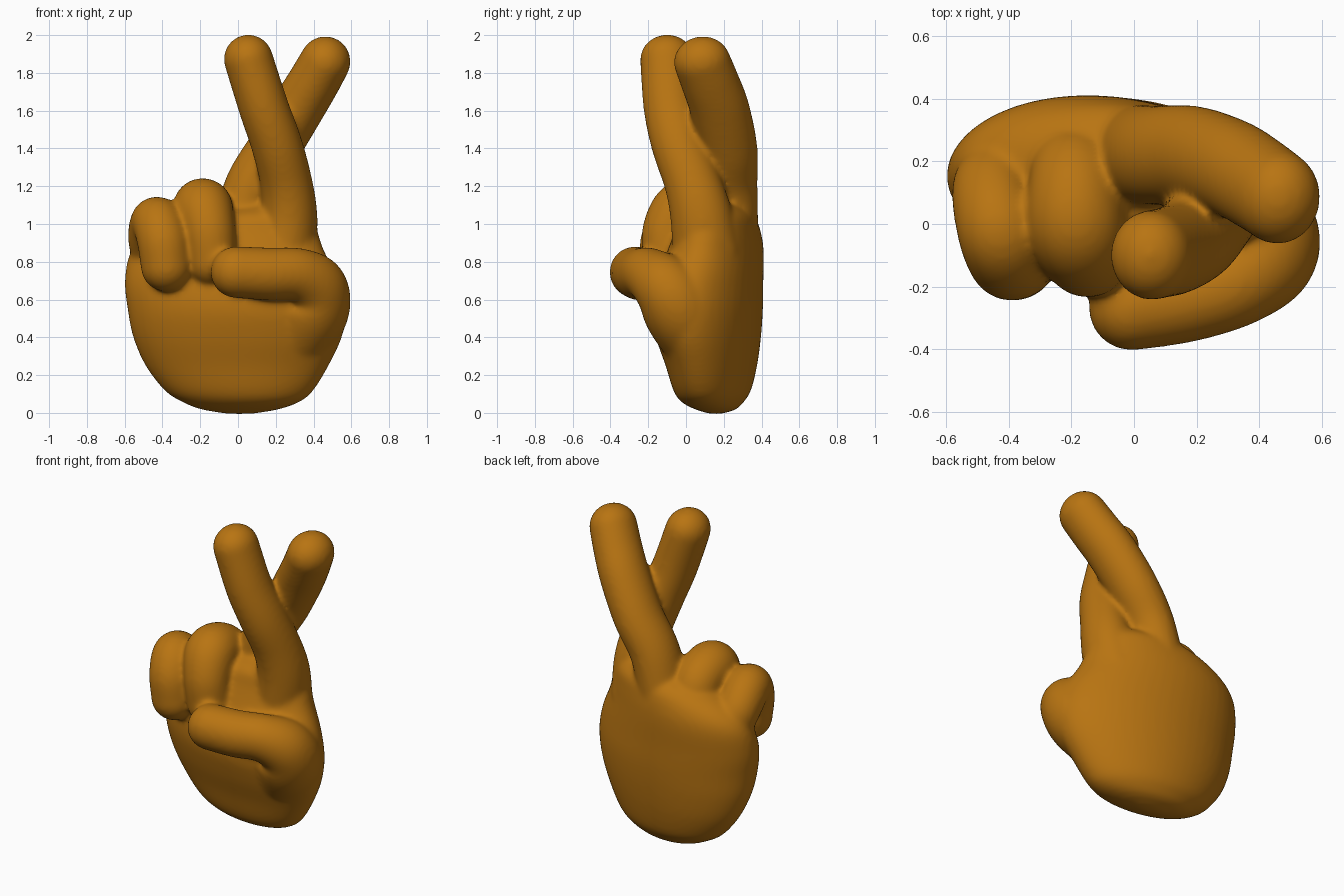
import bpy, bmesh, math
from mathutils import Vector

cube = bpy.data.objects.get("Cube")
if cube:
    bpy.data.objects.remove(cube, do_unlink=True)

skin = bpy.data.materials.new("golden_skin")
skin.use_nodes = True
color = (0.48, 0.175, 0.006, 1)
skin.diffuse_color = color
skin.node_tree.nodes["Principled BSDF"].inputs["Base Color"].default_value = color

SIDES = 48


def loft(name, rings):
    """Skin a list of closed rings into a capped solid."""
    bm = bmesh.new()
    loops = [[bm.verts.new(p) for p in ring] for ring in rings]
    for a, b in zip(loops, loops[1:]):
        for i in range(SIDES):
            j = (i + 1) % SIDES
            bm.faces.new((a[i], a[j], b[j], b[i]))
    bm.faces.new(loops[0][::-1])
    bm.faces.new(loops[-1])
    bmesh.ops.recalc_face_normals(bm, faces=bm.faces)
    mesh = bpy.data.meshes.new(name)
    bm.to_mesh(mesh)
    bm.free()
    mesh.materials.append(skin)
    obj = bpy.data.objects.new(name, mesh)
    bpy.context.collection.objects.link(obj)
    return obj


def spline(points, steps=10):
    """Catmull-Rom interpolation of tuples of any length."""
    pts = [Vector(p) for p in points]
    pts = [2 * pts[0] - pts[1]] + pts + [2 * pts[-1] - pts[-2]]
    out = []
    for a, b, c, d in zip(pts, pts[1:], pts[2:], pts[3:]):
        for k in range(steps):
            t = k / steps
            out.append(0.5 * (2 * b + (c - a) * t + (2 * a - 5 * b + 4 * c - d) * t * t
                              + (3 * b - a - 3 * c + d) * t ** 3))
    return out + [pts[-2]]


def finger(name, path, depth=1.0):
    """Round-ended tube through (x, y, z, radius) points, deepened front to back."""
    samples = spline(path)
    centers = [s.to_3d() for s in samples]
    radii = [s[3] for s in samples]
    last = len(centers) - 1
    tangents = [(centers[min(i + 1, last)] - centers[max(i - 1, 0)]).normalized()
                for i in range(last + 1)]
    # rounded ends
    stations = []
    arc = [math.radians(a) for a in range(4, 90, 9)]
    for a in arc:
        stations.append((centers[0] - tangents[0] * radii[0] * math.cos(a),
                         tangents[0], radii[0] * math.sin(a)))
    stations += list(zip(centers, tangents, radii))
    for a in reversed(arc):
        stations.append((centers[-1] + tangents[-1] * radii[-1] * math.cos(a),
                         tangents[-1], radii[-1] * math.sin(a)))
    rings = []
    side = tangents[0].orthogonal().normalized()
    for c, t, r in stations:
        side = (side - t * side.dot(t)).normalized()
        up = t.cross(side)
        ring = []
        for i in range(SIDES):
            w = math.tau * i / SIDES
            offset = r * (side * math.cos(w) + up * math.sin(w))
            offset.y *= depth
            ring.append(c + offset)
        rings.append(ring)
    return loft(name, rings)


def palm_section(z, x0, x1, y0, y1):
    """Ellipse whose thumb edge curls forward."""
    ring = []
    for i in range(SIDES):
        w = math.tau * i / SIDES
        x = (x0 + x1) / 2 + (x1 - x0) / 2 * math.cos(w)
        y = (y0 + y1) / 2 + (y1 - y0) / 2 * math.sin(w)
        ring.append((x, y - 0.12 * x - 0.1 * x * x, z))
    return ring


# Palm: height, then left-right and front-back extents
palm = loft("palm", [palm_section(*s) for s in spline([
    (-0.005, -0.06, 0.08, 0.13, 0.19),
    (0.02, -0.2, 0.22, 0.05, 0.265),
    (0.06, -0.3, 0.33, -0.02, 0.305),
    (0.12, -0.39, 0.4, -0.06, 0.34),
    (0.25, -0.49, 0.48, -0.1, 0.37),
    (0.4, -0.555, 0.55, -0.15, 0.39),
    (0.55, -0.585, 0.575, -0.18, 0.4),
    (0.7, -0.6, 0.54, -0.16, 0.4),
    (0.85, -0.57, 0.46, -0.1, 0.4),
    (0.95, -0.48, 0.425, -0.06, 0.39),
    (1.04, -0.3, 0.39, -0.02, 0.365),
    (1.1, -0.1, 0.32, 0.08, 0.3)], 5)])

# Crossed fingers
index = finger("index_finger", [
    (0.25, 0.11, 0.85, 0.165), (0.27, 0.08, 1.05, 0.15), (0.255, 0.035, 1.22, 0.138),
    (0.205, -0.035, 1.42, 0.135), (0.135, -0.08, 1.62, 0.132), (0.055, -0.1, 1.873, 0.13)], 1.1)
middle = finger("middle_finger", [
    (0.0, 0.22, 0.95, 0.145), (0.07, 0.22, 1.2, 0.14), (0.19, 0.22, 1.4, 0.14),
    (0.315, 0.178, 1.61, 0.14), (0.4, 0.128, 1.75, 0.137), (0.462, 0.085, 1.86, 0.134)], 1.13)

# Folded fingers
ring = finger("ring_finger", [
    (-0.2, 0.2, 0.83, 0.13), (-0.19, 0.15, 1.03, 0.145), (-0.185, 0.0, 1.083, 0.158),
    (-0.155, -0.09, 0.97, 0.14), (-0.135, -0.1, 0.8, 0.13)])
little = finger("little_finger", [
    (-0.42, 0.17, 0.78, 0.12), (-0.452, 0.11, 0.92, 0.13), (-0.43, -0.02, 1.01, 0.136),
    (-0.398, -0.1, 0.92, 0.138), (-0.38, -0.11, 0.775, 0.134)])

# Thumb with its fleshy base, folded across the front
thumb = finger("thumb", [
    (0.25, 0.1, 0.32, 0.18), (0.382, -0.02, 0.53, 0.2), (0.405, -0.105, 0.66, 0.175),
    (0.315, -0.192, 0.73, 0.143), (0.16, -0.24, 0.735, 0.14), (-0.008, -0.268, 0.745, 0.137)])

# Fuse the parts into one soft skin
bpy.ops.object.select_all(action="DESELECT")
for part in (palm, index, middle, ring, little, thumb):
    part.select_set(True)
bpy.context.view_layer.objects.active = palm
bpy.ops.object.join()
palm.name = "crossed_fingers_hand"
remesh = palm.modifiers.new("fuse", "REMESH")
remesh.mode = "VOXEL"
remesh.voxel_size = 0.014
remesh.use_smooth_shade = True
soften = palm.modifiers.new("soften", "SMOOTH")
soften.factor = 0.5
soften.iterations = 14
bpy.ops.object.shade_smooth()
